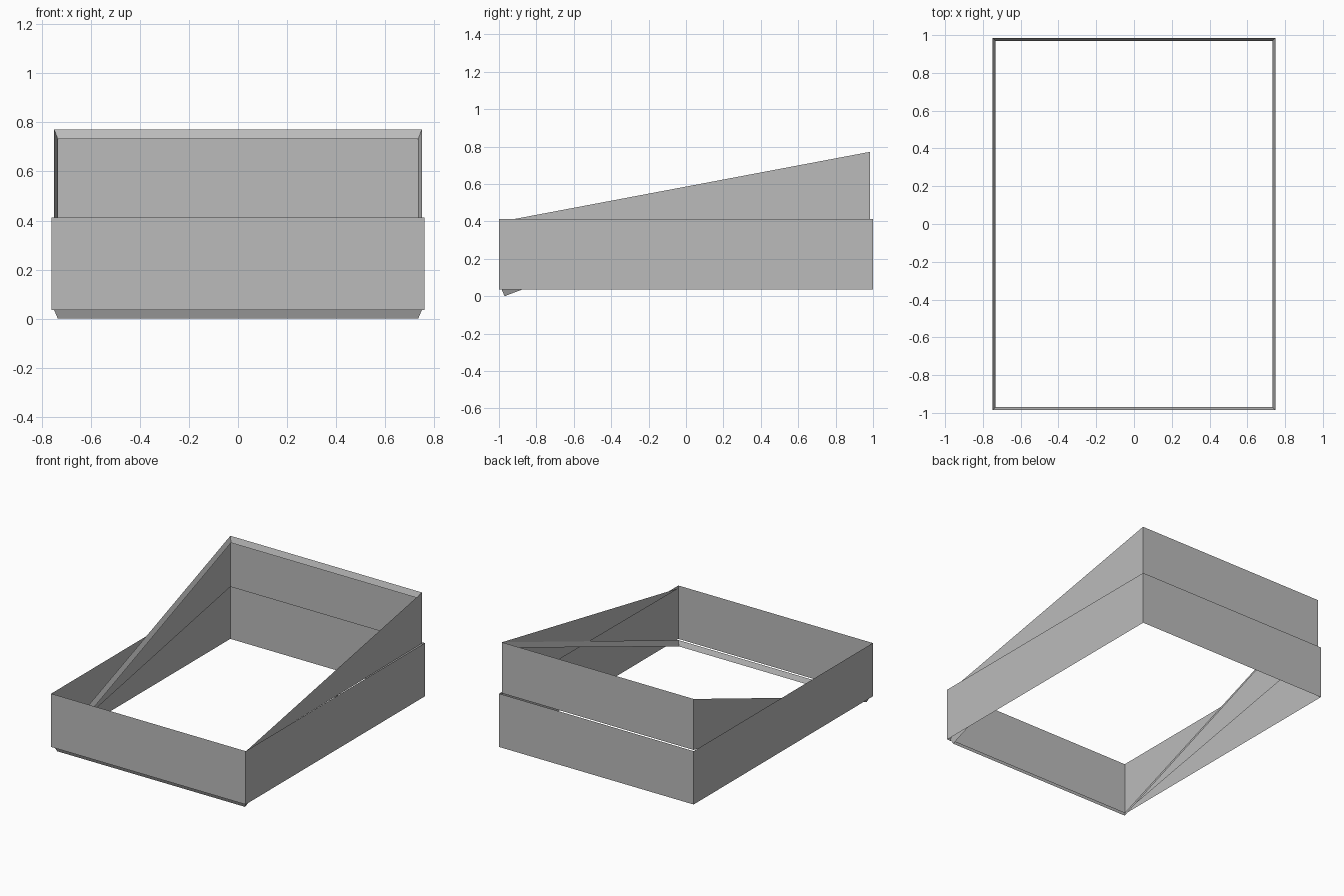
import bpy

cube = bpy.data.objects.get("Cube")
if cube:
    bpy.data.objects.remove(cube, do_unlink=True)

grey = bpy.data.materials.new("plain grey")
grey.use_nodes = True
grey.diffuse_color = (0.5, 0.5, 0.5, 1)
grey.node_tree.nodes["Principled BSDF"].inputs["Base Color"].default_value = (0.5, 0.5, 0.5, 1)


def sheet(name, verts, faces):
    mesh = bpy.data.meshes.new(name)
    mesh.from_pydata(verts, [], faces)
    mesh.materials.append(grey)
    obj = bpy.data.objects.new(name, mesh)
    bpy.context.collection.objects.link(obj)
    return obj


def ring(x, y, front_z, back_z):
    """Rectangle of four corners, tilted from front to back."""
    return [(-x, -y, front_z), (x, -y, front_z), (x, y, back_z), (-x, y, back_z)]


def band(name, lower, upper):
    """Open band of four sides between two rectangles."""
    sides = [(i, (i + 1) % 4, (i + 1) % 4 + 4, i + 4) for i in range(4)]
    return sheet(name, lower + upper, sides)


X, Y = 0.76, 1.0        # outer skirt
IX, IY = 0.749, 0.985   # raised walls just inside it
LOW, RIM, PEAK = 0.035, 0.412, 0.772

# Open rectangular skirt
band("outer_skirt", ring(X, Y, LOW, LOW), ring(X, Y, RIM, RIM))

# Narrow bevelled lip that slopes steeply from back to front
band("sloping_lip", ring(0.734, 0.97, 0, 0.732), ring(IX, IY, LOW, PEAK))

# Raised back wall
sheet("back_wall",
      [(IX, IY, RIM), (-IX, IY, RIM), (-IX, IY, PEAK), (IX, IY, PEAK)],
      [(0, 1, 2, 3)])

# Triangular side walls, shallow on the left and steep on the right
sheet("left_wall", [(IX, -IY, 0.4), (IX, IY, RIM), (IX, IY, PEAK)], [(0, 1, 2)])
sheet("right_wall", [(-IX, -IY, LOW), (-IX, IY, PEAK), (-IX, IY, RIM)], [(0, 1, 2)])
